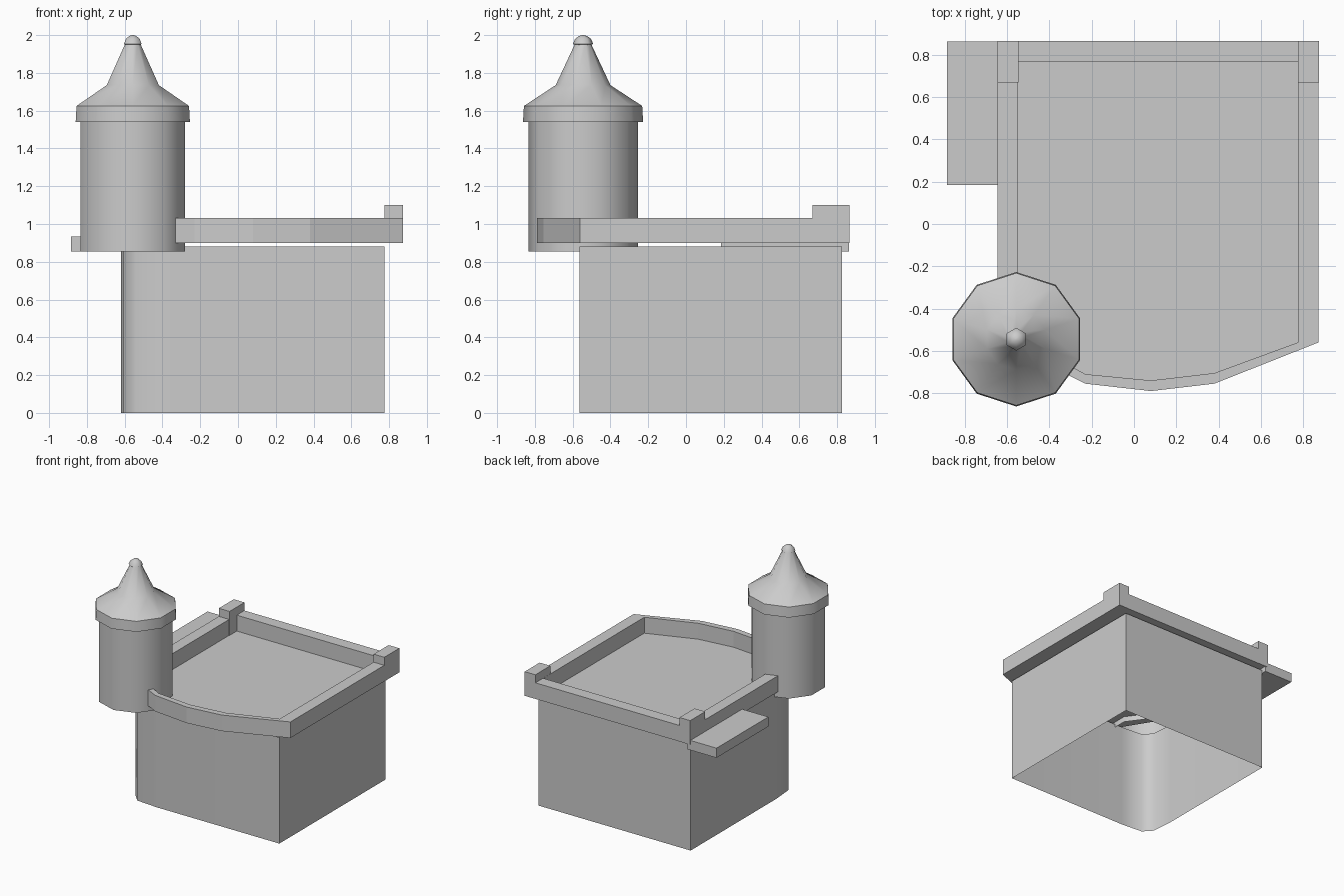
import bpy, bmesh, math

if "Cube" in bpy.data.objects:
    bpy.data.objects.remove(bpy.data.objects["Cube"], do_unlink=True)

stone = bpy.data.materials.new("grey_stone")
stone.use_nodes = True
grey = (0.6, 0.6, 0.6, 1)
stone.diffuse_color = grey
stone.node_tree.nodes["Principled BSDF"].inputs["Base Color"].default_value = grey


def finish(name, bm, smooth=None):
    bmesh.ops.recalc_face_normals(bm, faces=bm.faces)
    mesh = bpy.data.meshes.new(name)
    bm.to_mesh(mesh)
    bm.free()
    mesh.materials.append(stone)
    obj = bpy.data.objects.new(name, mesh)
    bpy.context.collection.objects.link(obj)
    if smooth:
        bpy.ops.object.select_all(action='DESELECT')
        obj.select_set(True)
        bpy.context.view_layer.objects.active = obj
        bpy.ops.object.shade_smooth_by_angle(angle=math.radians(smooth))
    return obj


def prism(name, outline, z0, z1, caps=True, smooth=None):
    """Extrude an outline upward, closed or as an open shell."""
    bm = bmesh.new()
    low = [bm.verts.new((x, y, z0)) for x, y in outline]
    high = [bm.verts.new((x, y, z1)) for x, y in outline]
    for i in range(len(outline)):
        j = (i + 1) % len(outline)
        bm.faces.new((low[i], low[j], high[j], high[i]))
    if caps:
        bm.faces.new(low[::-1])
        bm.faces.new(high)
    return finish(name, bm, smooth)


def box(name, x0, x1, y0, y1, z0, z1):
    return prism(name, [(x0, y0), (x1, y0), (x1, y1), (x0, y1)], z0, z1)


def lathe(name, profile, sides, smooth):
    """Turn a (radius, height) profile around the tower axis."""
    bm = bmesh.new()
    rings = []
    for r, z in profile:
        ring = []
        for i in range(sides):
            a = math.pi / 2 + i * math.tau / sides
            ring.append(bm.verts.new((TX + r * math.cos(a), TY + r * math.sin(a), z)))
        rings.append(ring)
    for a, b in zip(rings, rings[1:]):
        for i in range(sides):
            j = (i + 1) % sides
            bm.faces.new((a[i], a[j], b[j], b[i]))
    if profile[-1][0] < 0.03:
        bm.faces.new(rings[-1])
    return finish(name, bm, smooth)


TX, TY = -0.557, -0.545

# Main block: hollow walls, softly rounded at the tower corner
prism("main_block", [(-0.62, 0.825), (-0.62, -0.3), (-0.605, -0.48), (-0.54, -0.55),
                     (-0.35, -0.565), (0.775, -0.565), (0.775, 0.825)],
      0, 0.88, caps=False, smooth=50)

# Parapet band with a bowed front
outer = [(-0.645, -0.3), (-0.645, 0.865), (0.873, 0.865), (0.873, -0.56),
         (0.38, -0.755), (0.08, -0.79), (-0.23, -0.755), (-0.33, -0.705)]
inner = [(-0.55, -0.3), (-0.55, 0.765), (0.775, 0.765), (0.775, -0.56),
         (0.38, -0.705), (0.08, -0.74), (-0.23, -0.71), (-0.33, -0.655)]
prism("parapet", outer + inner[::-1], 0.9, 1.033)

# Terrace floor inside the parapet
bm = bmesh.new()
bm.faces.new([bm.verts.new((x, y, 0.901)) for x, y in inner[::-1]])
finish("terrace_floor", bm)

# Raised blocks on the two back corners
for name, x in (("right_corner_block", -0.645), ("left_corner_block", 0.776)):
    box(name, x, x + 0.098, 0.67, 0.866, 0.9, 1.1)

# Low side ledge
box("side_ledge", -0.885, -0.62, 0.185, 0.864, 0.855, 0.935)

# Corner tower, roof and finial
lathe("tower", [(0.29, 0.855), (0.29, 1.545)], 10, 40)
lathe("tower_roof", [(0.285, 1.54), (0.318, 1.54), (0.313, 1.625),
                     (0.145, 1.735), (0.042, 1.955)], 10, 45)
lathe("finial", [(0.035, 1.945), (0.054, 1.953), (0.042, 1.98), (0.022, 1.995), (0.006, 2.0)], 6, 65)
